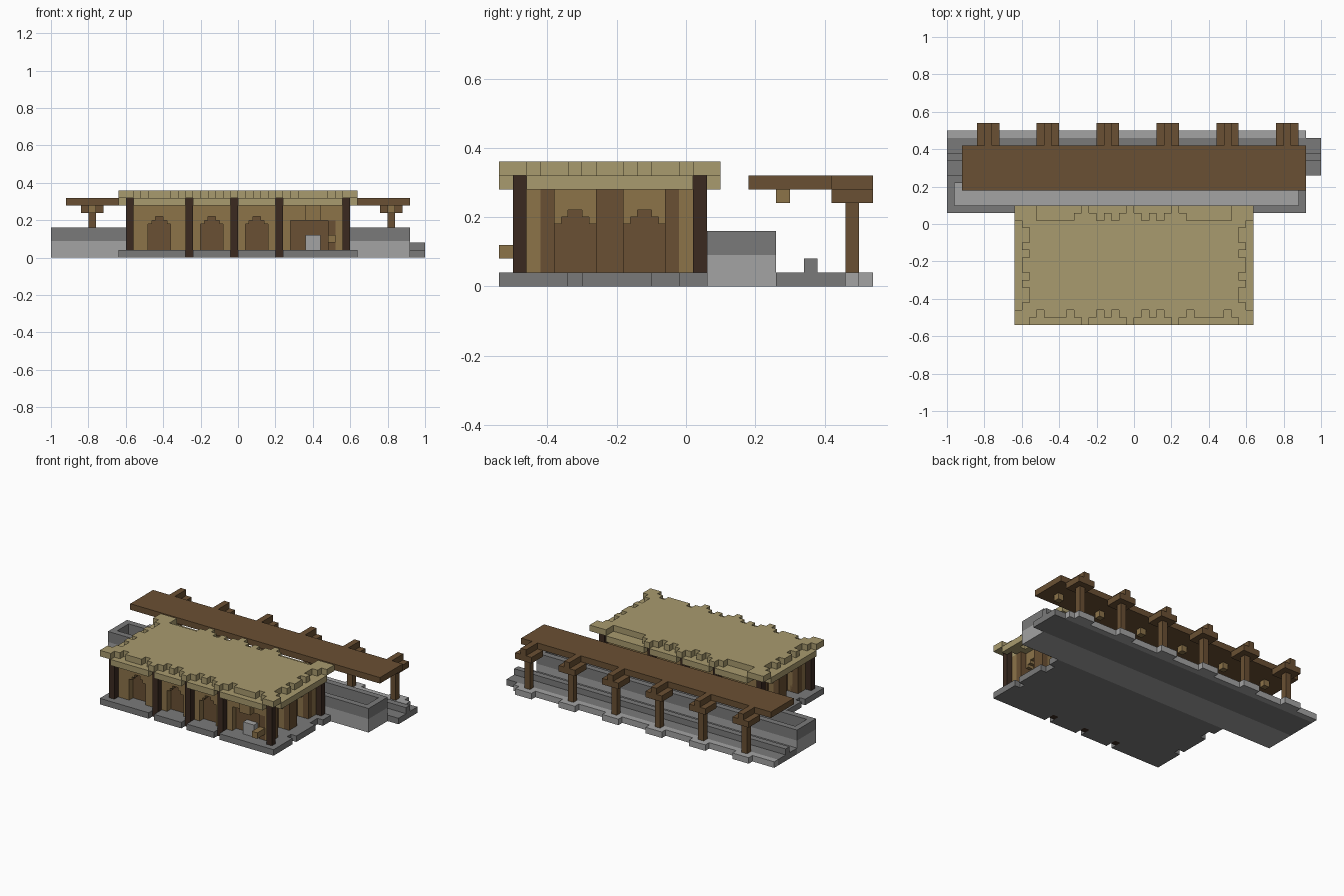
import bpy, bmesh
from mathutils import Vector

cube = bpy.data.objects.get("Cube")
if cube:
    bpy.data.objects.remove(cube, do_unlink=True)


def material(name, hex_code):
    srgb = [int(hex_code[k:k + 2], 16) / 255 for k in (0, 2, 4)]
    colour = [c / 12.92 if c <= 0.04 else ((c + 0.055) / 1.055) ** 2.4 for c in srgb] + [1]
    mat = bpy.data.materials.new(name)
    mat.use_nodes = True
    mat.diffuse_color = colour
    mat.node_tree.nodes["Principled BSDF"].inputs["Base Color"].default_value = colour
    return mat


ROOF = material("pale_thatch", "a99b6e")
BROWN = material("brown_wood", "6a5033")
TAN = material("tan_plaster", "8c7349")
DARK = material("dark_timber", "3b2a20")
STONE = material("dark_stone", "7a7a7a")
LIGHT = material("light_stone", "a3a3a3")


def finish(name, bm, mat):
    bmesh.ops.recalc_face_normals(bm, faces=bm.faces)
    mesh = bpy.data.meshes.new(name)
    bm.to_mesh(mesh)
    bm.free()
    mesh.materials.append(mat)
    obj = bpy.data.objects.new(name, mesh)
    bpy.context.scene.collection.objects.link(obj)
    return obj


def box(name, x, y, z, mat):
    bm = bmesh.new()
    bmesh.ops.create_cube(bm, size=1)
    for v in bm.verts:
        v.co = [(a + b) / 2 + c * (b - a) for (a, b), c in zip((x, y, z), v.co)]
    return finish(name, bm, mat)


def cell_part(name, cells, origin, u, v, thick, mat):
    """Extrude a ragged outline made of square cells."""
    bm = bmesh.new()
    origin, u, v = Vector(origin), Vector(u), Vector(v)
    for i, j in cells:
        corners = ((i, j), (i + 1, j), (i + 1, j + 1), (i, j + 1))
        bm.faces.new([bm.verts.new(origin + u * a + v * b) for a, b in corners])
    bmesh.ops.remove_doubles(bm, verts=bm.verts, dist=0.001)
    ext = bmesh.ops.extrude_face_region(bm, geom=bm.faces[:], use_keep_orig=True)
    moved = [g for g in ext["geom"] if isinstance(g, bmesh.types.BMVert)]
    bmesh.ops.translate(bm, verts=moved, vec=thick)
    bmesh.ops.dissolve_limit(bm, angle_limit=0.01, verts=bm.verts, edges=bm.edges)
    return finish(name, bm, mat)


U = 0.04
NX, NY = 32, 16
X0, Y0 = -0.64, -0.54
grid = [(i, j) for i in range(NX) for j in range(NY)]

# Ragged roof: depth of the notch in each cell along each eave
front = "00121112101212101212101211112100"
back = "00022222101212101212101222222000"
side = "0012212112122100"


def on_top(i, j):
    s = int(side[j])
    return j >= int(front[i]) and NY - 1 - j >= int(back[i]) and s <= i < NX - s


def ring(i, j):
    return min(i, NX - 1 - i, j, NY - 1 - j)


top = [c for c in grid if on_top(*c)]
eaves = [c for c in grid if not on_top(*c) or ring(*c) == 2]
for name, cells, z in (("roof_top", top, 0.32), ("roof_eaves", eaves, 0.28)):
    cell_part(name, cells, (X0, Y0, z), (U, 0, 0), (0, U, 0), (0, 0, U), ROOF)

# House base, notched at the front posts and along the ends
post_cells = (1, 9, 15, 21, 30)
base = [(i, j) for i, j in grid if j < 15
        and not (j < 2 and i in post_cells[1:4])
        and not (min(i, NX - 1 - i) < 1 and j in (5, 11, 12))]
cell_part("house_base", base, (X0, Y0, 0), (U, 0, 0), (0, U, 0), (0, 0, U), STONE)

# Dark posts along the front and back
for i in post_cells:
    x = X0 + i * U
    foot = 0.04 if i in (1, 30) else 0
    box("front_post", (x, x + U), (-0.5, -0.46), (foot, 0.32), DARK)
    box("back_post", (x, x + U), (0.02, 0.06), (U, 0.32), DARK)

# Brown core behind the plaster walls
box("inner_wall", (-0.48, 0.48), (-0.42, -0.02), (U, 0.32), BROWN)


def arched_wall(name, start, length, centres, origin, u, thick):
    """Plaster wall with stepped arch openings."""
    step = 0.02
    cells = []
    for i in range(round(length / step)):
        pos = start + (i + 0.5) * step
        gap = min(abs(pos - c) for c in centres)
        for j in range(12):
            if gap > 0.06 or (j + 0.5) * step + U > 0.235 - gap:
                cells.append((i, j))
    cell_part(name, cells, origin, Vector(u) * step, (0, 0, step), thick, TAN)


arched_wall("front_wall", -0.56, 0.8, (-0.42, -0.14, 0.1),
            (-0.56, -0.46, U), (1, 0, 0), (0, U, 0))
arched_wall("back_wall", -0.56, 1.12, (-0.42, -0.14, 0.1, 0.4),
            (-0.56, -0.02, U), (1, 0, 0), (0, U, 0))

# End walls with brown pilasters
for s, label in ((-1, "right"), (1, "left")):
    arched_wall(label + "_wall", -0.42, 0.4, (-0.32, -0.12),
                (s * 0.48, -0.42, U), (0, 1, 0), (s * U, 0, 0))
    xs = sorted((s * 0.52, s * 0.56))
    for y in ((-0.42, -0.38), (-0.26, -0.18), (-0.06, -0.02)):
        box(label + "_pilaster", xs, y, (U, 0.28), BROWN)
    box(label + "_front_corner", sorted((s * 0.48, s * 0.56)), (-0.42, -0.38), (U, 0.28), BROWN)

# Entrance bay
box("door_jamb", (0.24, 0.28), (-0.46, -0.42), (U, 0.28), TAN)
box("door_jamb", (0.52, 0.56), (-0.46, -0.42), (U, 0.28), TAN)
box("door_header", (0.28, 0.52), (-0.46, -0.42), (0.2, 0.28), TAN)
box("door_sign_panel", (0.36, 0.44), (-0.5, -0.46), (0.2, 0.32), TAN)
box("door_side_post", (0.48, 0.52), (-0.46, -0.42), (U, 0.2), BROWN)
box("door_step", (0.36, 0.44), (-0.46, -0.42), (U, 0.12), LIGHT)
box("door_bracket", (0.48, 0.52), (-0.54, -0.46), (0.08, 0.12), TAN)

# Stone trough behind the house
RIM = (0.09, 0.16)
box("trough_floor", (-1, 0.92), (0.06, 0.26), (0, 0.09), LIGHT)
box("trough_front_rim", (-1, 0.92), (0.06, 0.1), RIM, STONE)
box("trough_back_rim", (-1, 0.92), (0.22, 0.26), RIM, STONE)
box("trough_right_rim", (-1, -0.96), (0.1, 0.22), RIM, STONE)
box("trough_left_rim", (0.88, 0.92), (0.1, 0.22), RIM, STONE)

# Walkway with a raised kerb and a light edge
box("walkway", (-1, 1), (0.26, 0.46), (0, U), STONE)
box("walkway_kerb", (-1, 1), (0.34, 0.38), (U, 0.08), STONE)
box("walkway_edge", (-1, 0.92), (0.46, 0.5), (0, U), LIGHT)

# Canopy on bracketed posts
box("canopy", (-0.92, 0.92), (0.18, 0.42), (0.28, 0.32), BROWN)
for k in range(6):
    x = -0.78 + 0.32 * k
    mid = (x - 0.02, x + 0.02)
    wide = (x - 0.06, x + 0.06)
    box("post_foot", wide, (0.5, 0.54), (0, U), LIGHT)
    box("canopy_post", mid, (0.46, 0.5), (U, 0.24), BROWN)
    box("post_bracket", wide, (0.42, 0.54), (0.24, 0.28), BROWN)
    box("bracket_arm", mid, (0.42, 0.54), (0.28, 0.32), BROWN)
    box("hanging_lantern", mid, (0.26, 0.3), (0.24, 0.28), TAN)
